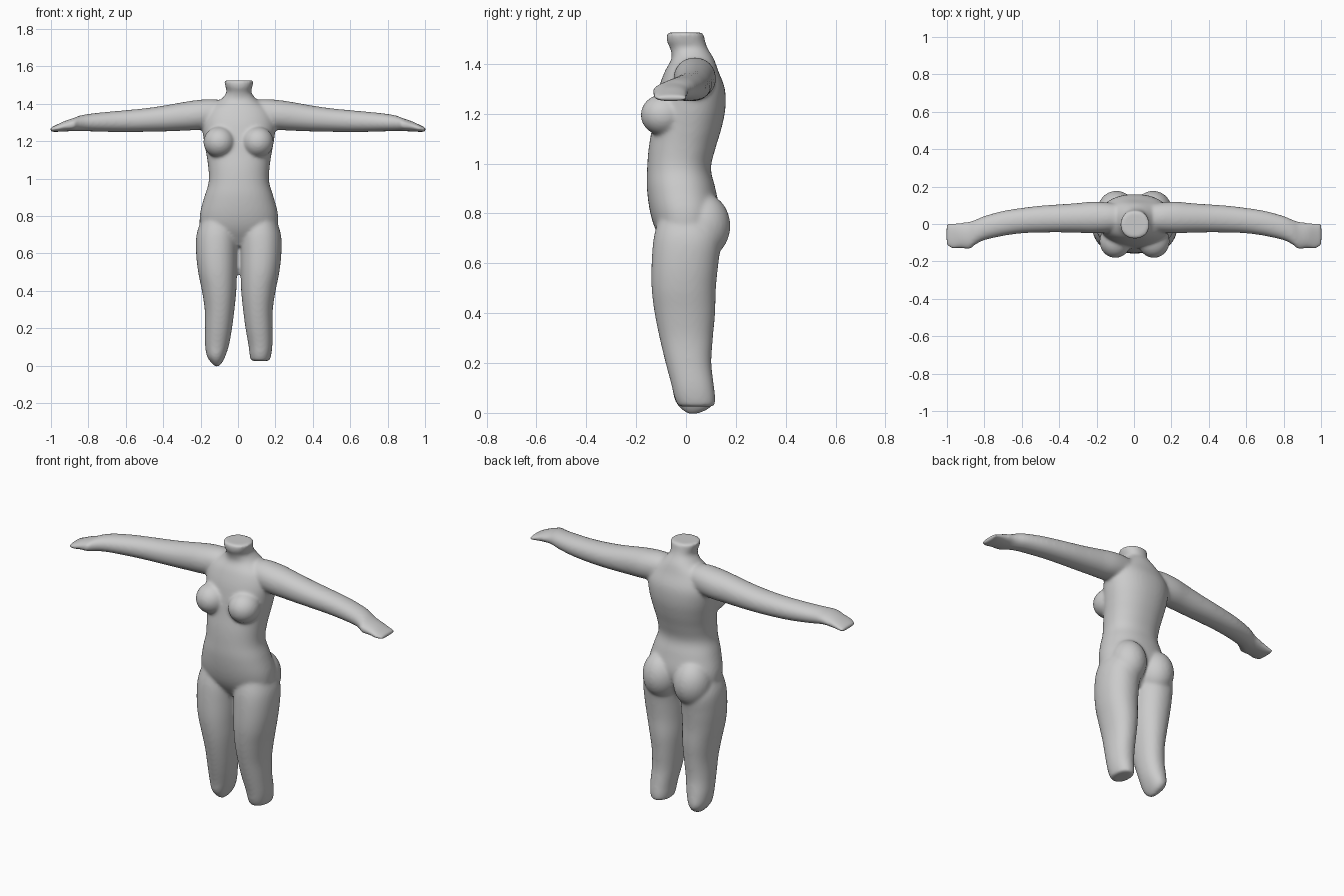
import bpy, bmesh, math
from mathutils import Matrix

skin = bpy.data.materials.new("plain grey")
skin.diffuse_color = (0.6, 0.6, 0.6, 1)
bm = bmesh.new()


def spline(rows, steps=5):
    """Catmull-Rom interpolation through rows of numbers."""
    out = []
    for i in range(len(rows) - 1):
        p0, p1 = rows[max(i - 1, 0)], rows[i]
        p2, p3 = rows[i + 1], rows[min(i + 2, len(rows) - 1)]
        for s in range(steps):
            t = s / steps
            out.append([0.5 * (2 * b + (c - a) * t + (2 * a - 5 * b + 4 * c - d) * t * t
                               + (3 * b - a - 3 * c + d) * t ** 3)
                        for a, b, c, d in zip(p0, p1, p2, p3)])
    return out + [list(rows[-1])]


def loft(rows, axis="z", power=2.0, sides=40):
    """Closed skin over sections (position, a_min, a_max, b_min, b_max)."""
    rings = []
    for t, a0, a1, b0, b1 in spline(rows):
        ring = []
        for k in range(sides):
            ang = 2 * math.pi * k / sides
            c, s = math.cos(ang), math.sin(ang)
            a = (a0 + a1) / 2 + (a1 - a0) / 2 * math.copysign(abs(c) ** (2 / power), c)
            b = (b0 + b1) / 2 + (b1 - b0) / 2 * math.copysign(abs(s) ** (2 / power), s)
            ring.append(bm.verts.new((a, b, t) if axis == "z" else (t, a, b)))
        rings.append(ring)
    faces = [bm.faces.new(rings[0]), bm.faces.new(rings[-1])]
    for r, q in zip(rings, rings[1:]):
        for k in range(sides):
            n = (k + 1) % sides
            faces.append(bm.faces.new((r[k], r[n], q[n], q[k])))
    bmesh.ops.recalc_face_normals(bm, faces=faces)


def ball(center, radii):
    m = Matrix.Translation(center) @ Matrix.Diagonal((*radii, 1))
    bmesh.ops.create_uvsphere(bm, u_segments=32, v_segments=20, radius=1, matrix=m)


# Torso and neck: height, half width, front, back
torso = [(0.64, 0.10, -0.06, 0.06), (0.72, 0.195, -0.115, 0.11),
         (0.80, 0.21, -0.143, 0.135), (0.90, 0.186, -0.157, 0.118),
         (0.98, 0.162, -0.156, 0.10), (1.06, 0.164, -0.15, 0.118),
         (1.14, 0.176, -0.137, 0.142), (1.22, 0.19, -0.125, 0.158),
         (1.30, 0.195, -0.11, 0.156), (1.37, 0.165, -0.085, 0.13),
         (1.42, 0.10, -0.058, 0.112), (1.46, 0.067, -0.063, 0.088),
         (1.49, 0.072, -0.077, 0.077), (1.526, 0.08, -0.078, 0.07)]
loft([(z, 0.005 - w, 0.005 + w, f, b) for z, w, f, b in torso], power=2.2)

# Legs: height, inner edge, outer edge, front, back
thigh = [(0.78, 0.02, 0.20, -0.11, 0.11), (0.70, 0.006, 0.226, -0.13, 0.14),
         (0.60, 0.008, 0.228, -0.138, 0.13), (0.50, 0.01, 0.217, -0.138, 0.12),
         (0.40, 0.013, 0.197, -0.126, 0.117), (0.30, 0.023, 0.182, -0.106, 0.108),
         (0.20, 0.036, 0.18, -0.082, 0.102), (0.11, 0.052, 0.18, -0.058, 0.112)]
stumps = {1: [(0.06, 0.058, 0.174, -0.046, 0.118), (0.025, 0.064, 0.165, -0.03, 0.115)],
          -1: [(0.05, 0.072, 0.17, -0.045, 0.116), (0.015, 0.09, 0.146, -0.02, 0.09),
               (-0.006, 0.108, 0.125, 0.01, 0.04)]}

# Arms and hands: distance from centre, front, back, bottom, top
arm = [(0.06, -0.03, 0.10, 1.30, 1.415), (0.14, -0.045, 0.115, 1.27, 1.425),
       (0.22, -0.05, 0.12, 1.26, 1.42), (0.30, -0.047, 0.112, 1.256, 1.408),
       (0.40, -0.045, 0.105, 1.252, 1.39), (0.50, -0.046, 0.098, 1.25, 1.376),
       (0.60, -0.05, 0.086, 1.249, 1.366), (0.70, -0.064, 0.07, 1.25, 1.357),
       (0.80, -0.087, 0.043, 1.253, 1.346), (0.85, -0.112, 0.022, 1.254, 1.336),
       (0.88, -0.135, 0.013, 1.254, 1.324), (0.93, -0.129, 0.007, 1.252, 1.307),
       (0.97, -0.133, 0.006, 1.25, 1.288), (1.004, -0.115, 0.008, 1.25, 1.272)]

for side in (-1, 1):
    loft([(z, *sorted((side * i + 0.004, side * o + 0.004)), f, b)
          for z, i, o, f, b in thigh + stumps[side]], power=2.15)
    loft([(side * x, f, b, lo, hi) for x, f, b, lo, hi in arm], axis="x", power=2.1)
    # Chest and seat volumes
    ball((side * 0.103 + 0.003, -0.092, 1.195), (0.085, 0.09, 0.083))
    ball((side * 0.098 + 0.004, 0.068, 0.75), (0.103, 0.11, 0.13))

# Fuse all volumes into one smooth skin
mesh = bpy.data.meshes.new("body")
bm.to_mesh(mesh)
bm.free()
mesh.materials.append(skin)
body = bpy.data.objects.new("body", mesh)
bpy.context.collection.objects.link(body)
remesh = body.modifiers.new("fuse", "REMESH")
remesh.mode = "VOXEL"
remesh.voxel_size = 0.008
remesh.use_smooth_shade = True
soften = body.modifiers.new("soften", "SMOOTH")
soften.factor = 0.5
soften.iterations = 14
